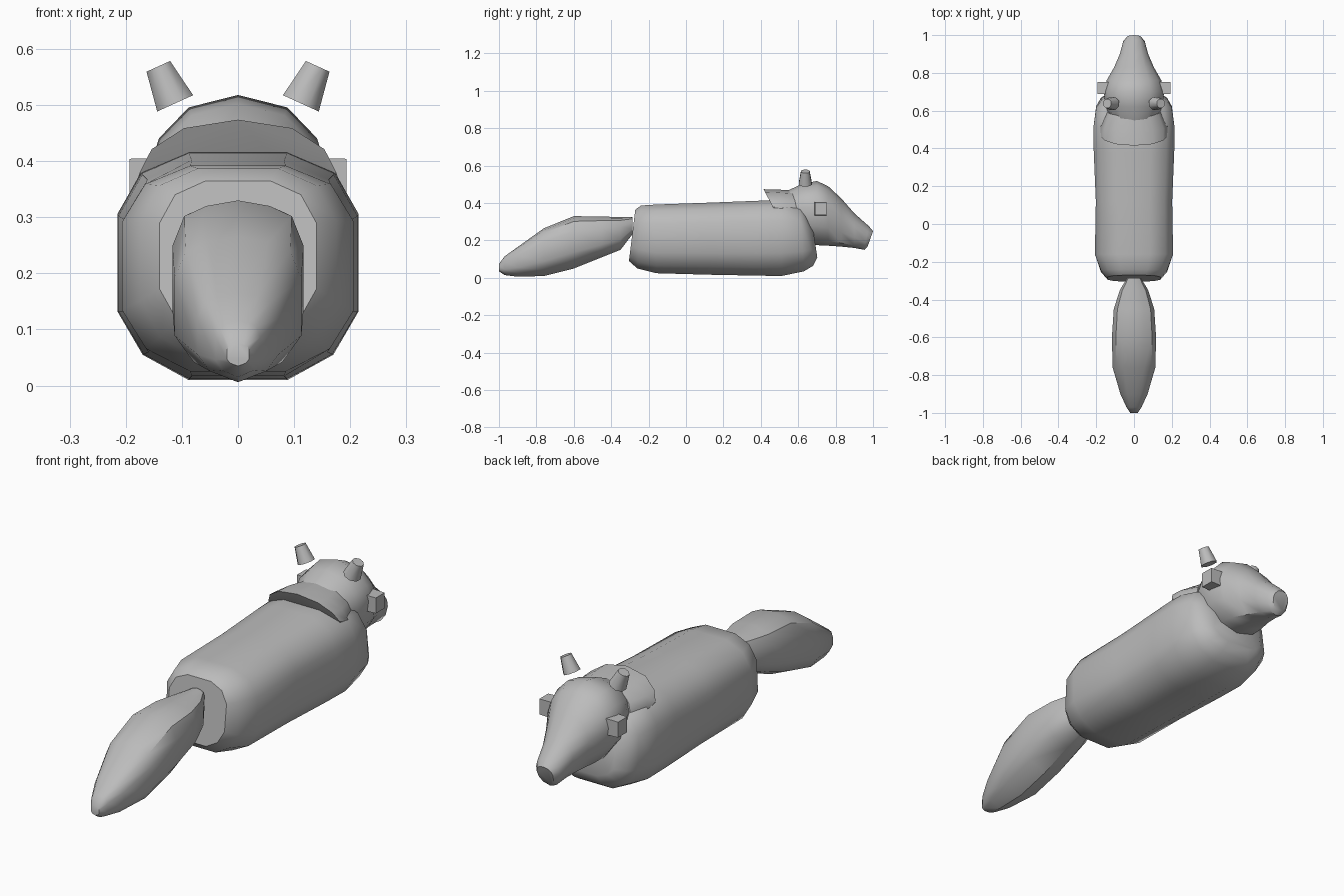
import bpy
import math
from mathutils import Vector, Matrix

if "Cube" in bpy.data.objects:
    bpy.data.objects.remove(bpy.data.objects["Cube"], do_unlink=True)

# Single fur colour
GREY = (0.5, 0.5, 0.5, 1)
fur = bpy.data.materials.new("grey_fur")
fur.use_nodes = True
fur.diffuse_color = GREY
fur.node_tree.nodes["Principled BSDF"].inputs["Base Color"].default_value = GREY


def make(name, verts, faces, angle=40):
    mesh = bpy.data.meshes.new(name)
    mesh.from_pydata(verts, [], faces)
    obj = bpy.data.objects.new(name, mesh)
    bpy.context.collection.objects.link(obj)
    mesh.materials.append(fur)
    bpy.ops.object.select_all(action="DESELECT")
    obj.select_set(True)
    bpy.context.view_layer.objects.active = obj
    bpy.ops.object.shade_smooth_by_angle(angle=math.radians(angle))
    return obj


def full_profile(right):
    """Mirror the right half of a unit cross-section, listed from top to bottom."""
    return right + [(-x, z) for x, z in reversed(right) if x > 0]


def loft(name, profile, sections):
    """Sections are (y, bottom, top, half width, lean of the top along y)."""
    n = len(profile)
    verts = []
    for y, low, high, half, lean in sections:
        mid, tall = (low + high) / 2, (high - low) / 2
        verts += [(x * half, y + lean * z, mid + z * tall) for x, z in profile]
    faces = [(i * n + j, i * n + (j + 1) % n, (i + 1) * n + (j + 1) % n, (i + 1) * n + j)
             for i in range(len(sections) - 1) for j in range(n)]
    faces += [tuple(reversed(range(n))), tuple(range(len(verts) - n, len(verts)))]
    return make(name, verts, faces)


# Barrel body: flat along the back and the belly
barrel = full_profile([(.41, 1), (.8, .82), (1, .45), (1, -.4), (.79, -.78), (.41, -1)])
loft("body", barrel, [
    (-.288, .09, .365, .14, .017),
    (-.25, .05, .387, .175, .01),
    (-.16, .025, .392, .207, 0),
    (.12, .017, .402, .202, 0),
    (.38, .012, .412, .213, 0),
    (.51, .01, .418, .215, 0),
    (.62, .035, .39, .20, -.01),
    (.66, .065, .35, .175, -.02),
    (.69, .11, .27, .13, -.012),
])

# Tail: ridged top and pointed underside
brush = full_profile([(0, 1), (.48, .93), (.82, .8), (1, .42), (1, -.38), (.7, -.75), (0, -1)])
loft("tail", brush, [
    (-1, .035, .075, .02, 0),
    (-.97, .015, .115, .04, 0),
    (-.9, .006, .165, .072, 0),
    (-.76, .01, .265, .113, 0),
    (-.6, .05, .33, .117, 0),
    (-.45, .11, .328, .107, 0),
    (-.35, .15, .325, .075, 0),
    (-.285, .235, .325, .036, 0),
])

# Head with a tapering snout
skull = full_profile([(0, 1), (.55, .87), (.88, .55), (1, .2), (.9, -.4), (.55, -.85), (0, -1)])
loft("head", skull, [
    (.56, .2, .465, .12, -.02),
    (.62, .19, .502, .15, 0),
    (.7, .175, .518, .16, 0),
    (.76, .172, .49, .145, 0),
    (.83, .167, .425, .105, 0),
    (.9, .16, .345, .075, 0),
    (.965, .15, .277, .057, .012),
    (.985, .165, .25, .04, .015),
])

# Ruff of fur behind the head
loft("neck_ruff", skull, [
    (.475, .24, .474, .175, -.06),
    (.52, .22, .472, .178, -.03),
    (.6, .2, .468, .145, -.03),
])


def stub(name, base, tip, wide, narrow, depth_ratio=1, sides=8):
    """Tapered prism from base to tip."""
    base, tip = Vector(base), Vector(tip)
    turn = (tip - base).to_track_quat("Z", "Y").to_matrix()
    ring = [Vector((math.cos(a), math.sin(a) * depth_ratio, 0))
            for a in [math.tau * (k + .5) / sides for k in range(sides)]]
    verts = [base + turn @ (p * wide) for p in ring] + [tip + turn @ (p * narrow) for p in ring]
    faces = [(k, (k + 1) % sides, (k + 1) % sides + sides, k + sides) for k in range(sides)]
    faces += [tuple(reversed(range(sides))), tuple(range(sides, 2 * sides))]
    return make(name, verts, faces, 50)


# Ears and square cheek studs on both sides
for side, label in ((1, "left"), (-1, "right")):
    stub(label + "_ear", (side * .112, .638, .503), (side * .142, .638, .569), .038, .025)
    stub(label + "_cheek_stud", (side * .13, .72, .37), (side * .193, .72, .37),
         .046, .044, 1.1, 4)
